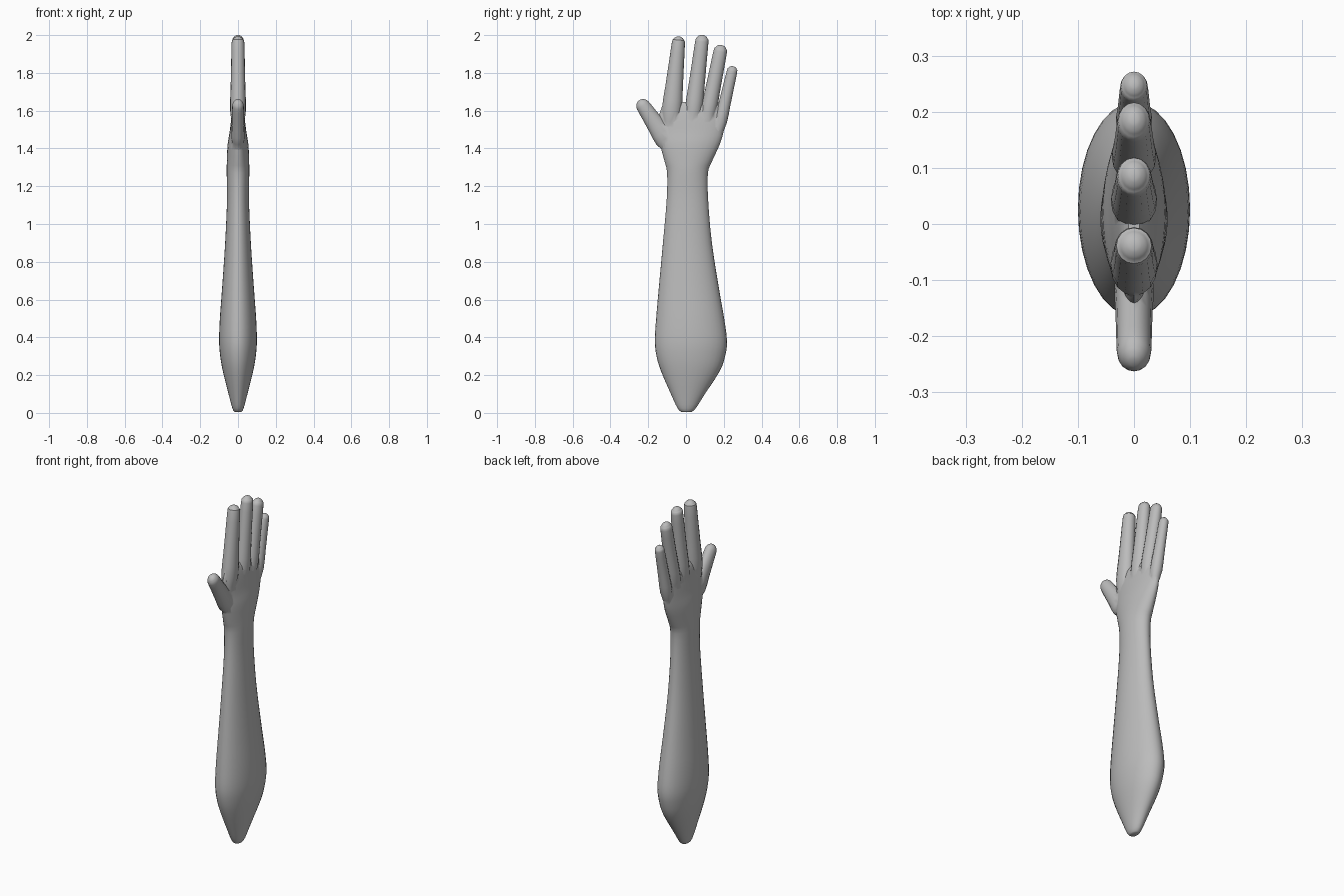
import bpy, bmesh, math
from mathutils import Vector

if "Cube" in bpy.data.objects:
    bpy.data.objects.remove(bpy.data.objects["Cube"])

skin = bpy.data.materials.new("grey skin")
skin.diffuse_color = (0.5, 0.5, 0.5, 1)
skin.use_nodes = True
skin.node_tree.nodes["Principled BSDF"].inputs["Base Color"].default_value = skin.diffuse_color


def smooth_path(stations, steps):
    """Catmull-Rom interpolation through the stations."""
    p = [Vector(s) for s in stations]
    p = [p[0]] + p + [p[-1]]
    out = []
    for i in range(1, len(p) - 2):
        a, b, c, d = p[i - 1:i + 3]
        for k in range(steps):
            t = k / steps
            out.append(0.5 * (2 * b + (c - a) * t + (2 * a - 5 * b + 4 * c - d) * t * t
                              + (3 * b - a - 3 * c + d) * t ** 3))
    return out + [p[-1]]


def loft(name, stations, sides, steps):
    """Skin ellipses whose y-z diameters run from (y0, z0) to (y1, z1), half depth hx."""
    bm = bmesh.new()
    rings = []
    for y0, z0, y1, z1, hx in smooth_path(stations, steps):
        mid = Vector((0, (y0 + y1) / 2, (z0 + z1) / 2))
        half = Vector((0, (y1 - y0) / 2, (z1 - z0) / 2))
        ring = []
        for k in range(sides):
            a = 2 * math.pi * k / sides
            ring.append(bm.verts.new(mid + half * math.cos(a) + Vector((hx * math.sin(a), 0, 0))))
        rings.append(ring)
    for r, s in zip(rings, rings[1:]):
        for k in range(sides):
            j = (k + 1) % sides
            bm.faces.new((r[k], r[j], s[j], s[k]))
    bm.faces.new(rings[0])
    bm.faces.new(rings[-1])
    bmesh.ops.recalc_face_normals(bm, faces=bm.faces)
    me = bpy.data.meshes.new(name)
    bm.to_mesh(me)
    bm.free()
    me.materials.append(skin)
    ob = bpy.data.objects.new(name, me)
    bpy.context.collection.objects.link(ob)
    return ob


# Forearm and palm: z, y low, y high, half depth
arm_rows = [
    (0.005, -0.025, 0.03, 0.018), (0.025, -0.045, 0.052, 0.03), (0.1, -0.08, 0.1, 0.05),
    (0.22, -0.132, 0.178, 0.08), (0.3, -0.156, 0.207, 0.094), (0.38, -0.165, 0.217, 0.1),
    (0.5, -0.158, 0.202, 0.096), (0.65, -0.145, 0.176, 0.085), (0.9, -0.122, 0.137, 0.068),
    (1.13, -0.102, 0.117, 0.058), (1.27, -0.1, 0.116, 0.06), (1.33, -0.113, 0.137, 0.059),
    (1.42, -0.136, 0.178, 0.055), (1.49, -0.14, 0.199, 0.044), (1.56, -0.144, 0.203, 0.035),
    (1.62, -0.128, 0.202, 0.024), (1.645, -0.11, 0.19, 0.01)]
arm = loft("forearm_and_palm", [(a, z, b, z, h) for z, a, b, h in arm_rows], 32, 3)


def finger(name, base, tip, w0, w1, h0, h1):
    """Tapered tube along base -> tip with a rounded end."""
    b, t = Vector(base), Vector(tip)
    d = (t - b).normalized()
    n = Vector((d.y, -d.x))
    L = (t - b).length
    rows = []
    for f, s in ((0, 0.6), (0.2, 1), (0.45, 1), (0.7, 1)):
        rows.append((f * L, s))
    for back, s in ((1.0, 1), (0.5, 0.85), (0.18, 0.6), (0.0, 0.25)):
        rows.append((L - back * w1, s))
    st = []
    for dist, s in rows:
        f = dist / L
        c = b + d * dist
        w, h = (w0 + (w1 - w0) * f) * s, (h0 + (h1 - h0) * f) * s
        st.append((*(c - n * w), *(c + n * w), h))
    return loft(name, st, 16, 2)


# Fingers: base and tip in (y, z), half widths, half depths
digits = [
    finger("index_finger", (-0.085, 1.5), (-0.037, 1.992), 0.058, 0.033, 0.044, 0.033),
    finger("middle_finger", (0.028, 1.5), (0.088, 2.0), 0.05, 0.034, 0.044, 0.03),
    finger("ring_finger", (0.1, 1.5), (0.188, 1.947), 0.044, 0.035, 0.042, 0.029),
    finger("little_finger", (0.166, 1.47), (0.25, 1.835), 0.036, 0.027, 0.034, 0.024),
    finger("thumb", (-0.075, 1.4), (-0.247, 1.655), 0.062, 0.034, 0.036, 0.03)]

# Fuse everything into one continuous skin
bpy.context.view_layer.objects.active = arm
for d in digits:
    m = arm.modifiers.new("join", "BOOLEAN")
    m.operation, m.solver, m.object = "UNION", "EXACT", d
    bpy.ops.object.modifier_apply(modifier=m.name)
    bpy.data.objects.remove(d)
arm.name = "forearm_and_hand"
arm.select_set(True)
bpy.ops.object.shade_smooth_by_angle(angle=math.radians(50))
